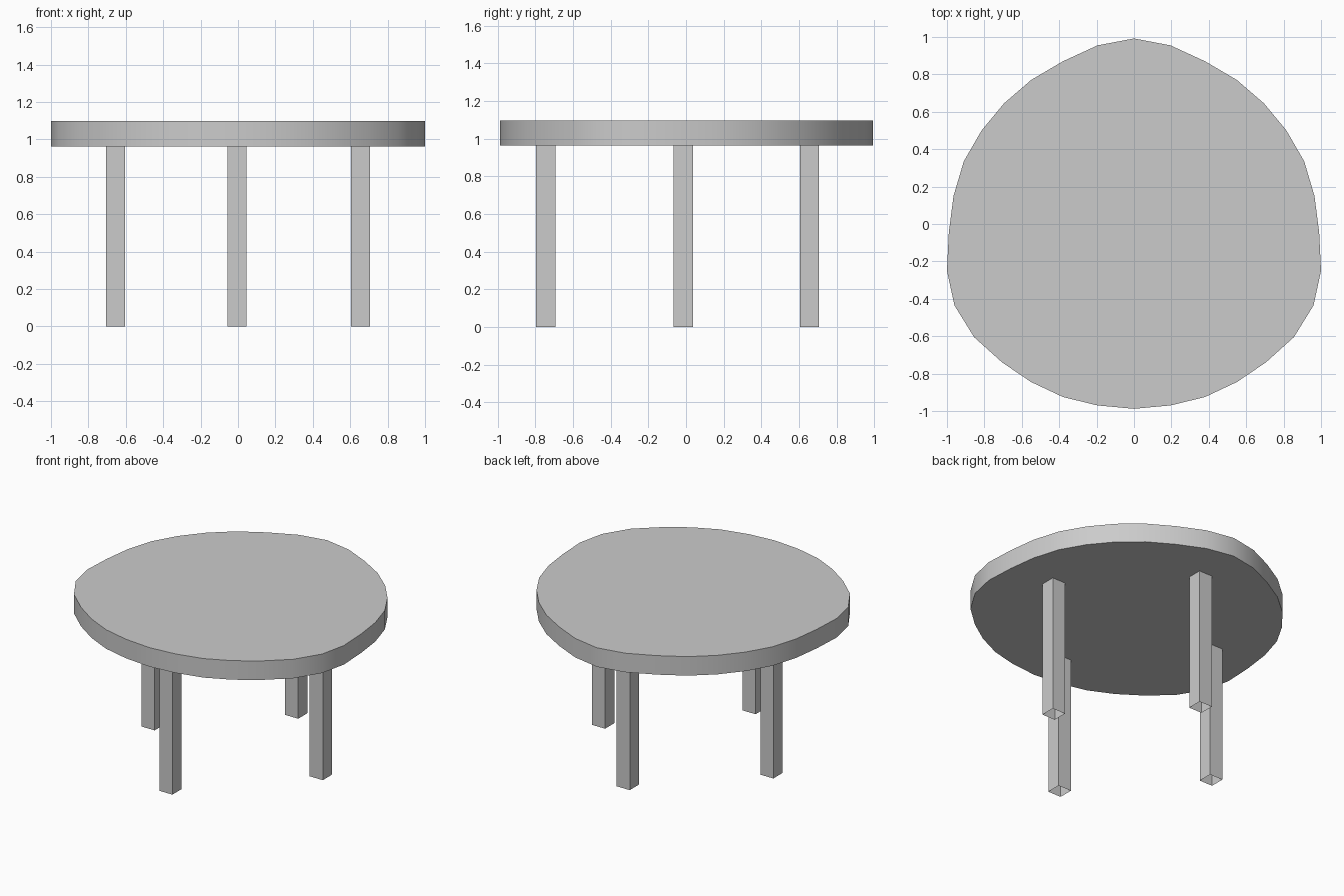
import bpy, bmesh

if "Cube" in bpy.data.objects:
    bpy.data.objects.remove(bpy.data.objects["Cube"])

TOP_Z, UNDER_Z, HALF = 1.097, 0.963, 0.051


def make_object(name, bm):
    bmesh.ops.recalc_face_normals(bm, faces=bm.faces[:])
    mesh = bpy.data.meshes.new(name)
    bm.to_mesh(mesh)
    bm.free()
    obj = bpy.data.objects.new(name, mesh)
    bpy.context.collection.objects.link(obj)
    return obj


def prism(name, outline, z0, z1, open_bottom=False):
    bm = bmesh.new()
    low = [bm.verts.new((x, y, z0)) for x, y in outline]
    high = [bm.verts.new((x, y, z1)) for x, y in outline]
    n = len(outline)
    for i in range(n):
        j = (i + 1) % n
        bm.faces.new((low[i], low[j], high[j], high[i]))
    bm.faces.new(high)
    if not open_bottom:
        bm.faces.new(low[::-1])
    return make_object(name, bm)


# Tabletop: right half of the egg-shaped outline, mirrored to the left
right = [(0, -0.988), (0.195, -0.97), (0.38, -0.925), (0.55, -0.845),
         (0.705, -0.74), (0.855, -0.605), (0.96, -0.435), (1.0, -0.25),
         (0.99, -0.045), (0.965, 0.15), (0.91, 0.335), (0.815, 0.50),
         (0.695, 0.645), (0.55, 0.77), (0.38, 0.87), (0.195, 0.955),
         (0, 0.992)]
left = [(-x, y) for x, y in right[-2:0:-1]]
top = prism("tabletop", right + left, UNDER_Z, TOP_Z)

bpy.context.view_layer.objects.active = top
top.select_set(True)
bpy.ops.object.shade_smooth_by_angle(angle=0.6)

# Four square legs, hollow and open at the foot
legs = {"front_leg": (-0.005, -0.745), "back_leg": (-0.005, 0.655),
        "left_leg": (-0.655, -0.015), "right_leg": (0.656, -0.015)}
for name, (cx, cy) in legs.items():
    square = [(cx + sx * HALF, cy + sy * HALF)
              for sx, sy in ((-1, -1), (1, -1), (1, 1), (-1, 1))]
    leg = prism(name, square, 0, UNDER_Z, open_bottom=True)
